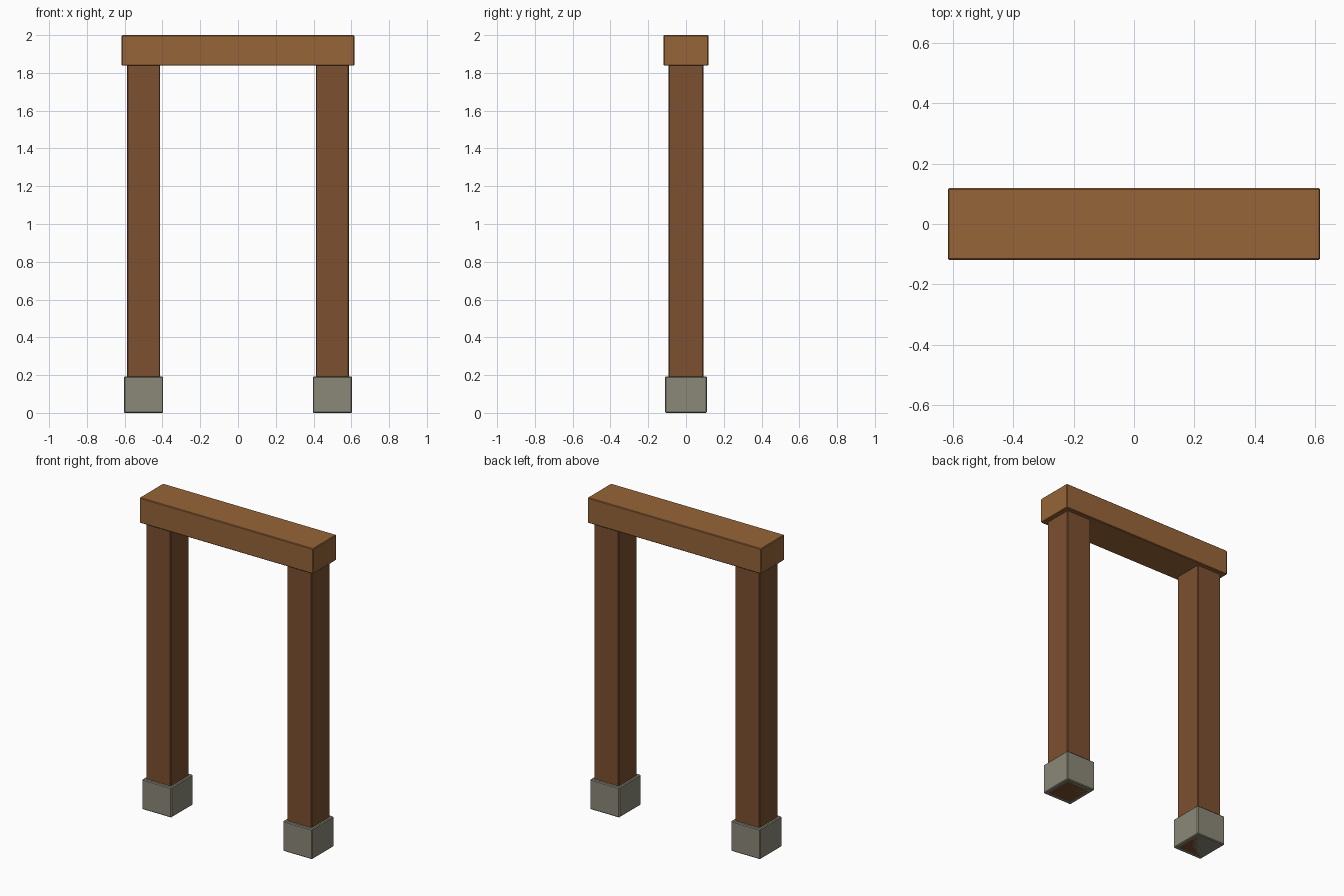
import bpy

if "Cube" in bpy.data.objects:
    bpy.data.objects.remove(bpy.data.objects["Cube"])


def material(name, color):
    mat = bpy.data.materials.new(name)
    mat.diffuse_color = (*color, 1)
    mat.use_nodes = True
    mat.node_tree.nodes["Principled BSDF"].inputs["Base Color"].default_value = mat.diffuse_color
    return mat


def block(name, x, z0, z1, width, depth, mat, bevel):
    """Box from z0 to z1 with slightly chamfered edges."""
    bpy.ops.mesh.primitive_cube_add(size=1, location=(x, 0, (z0 + z1) / 2))
    ob = bpy.context.object
    ob.name = name
    ob.scale = (width, depth, z1 - z0)
    bpy.ops.object.transform_apply(location=False, rotation=False, scale=True)
    mod = ob.modifiers.new("chamfer", 'BEVEL')
    mod.width = bevel
    mod.segments = 1
    ob.data.materials.append(mat)
    return ob


post_wood = material("post_wood", (0.20, 0.08, 0.03))
beam_wood = material("beam_wood", (0.31, 0.13, 0.04))
stone = material("stone", (0.26, 0.25, 0.19))

# Two posts, each in a stone footing
for side, x in (("left", -0.5), ("right", 0.5)):
    block(side + "_post", x, 0.0, 1.85, 0.175, 0.185, post_wood, 0.004)
    block(side + "_footing", x, 0.0, 0.193, 0.208, 0.222, stone, 0.005)

# Beam resting across the top
block("top_beam", 0, 1.838, 2.0, 1.232, 0.238, beam_wood, 0.004)
